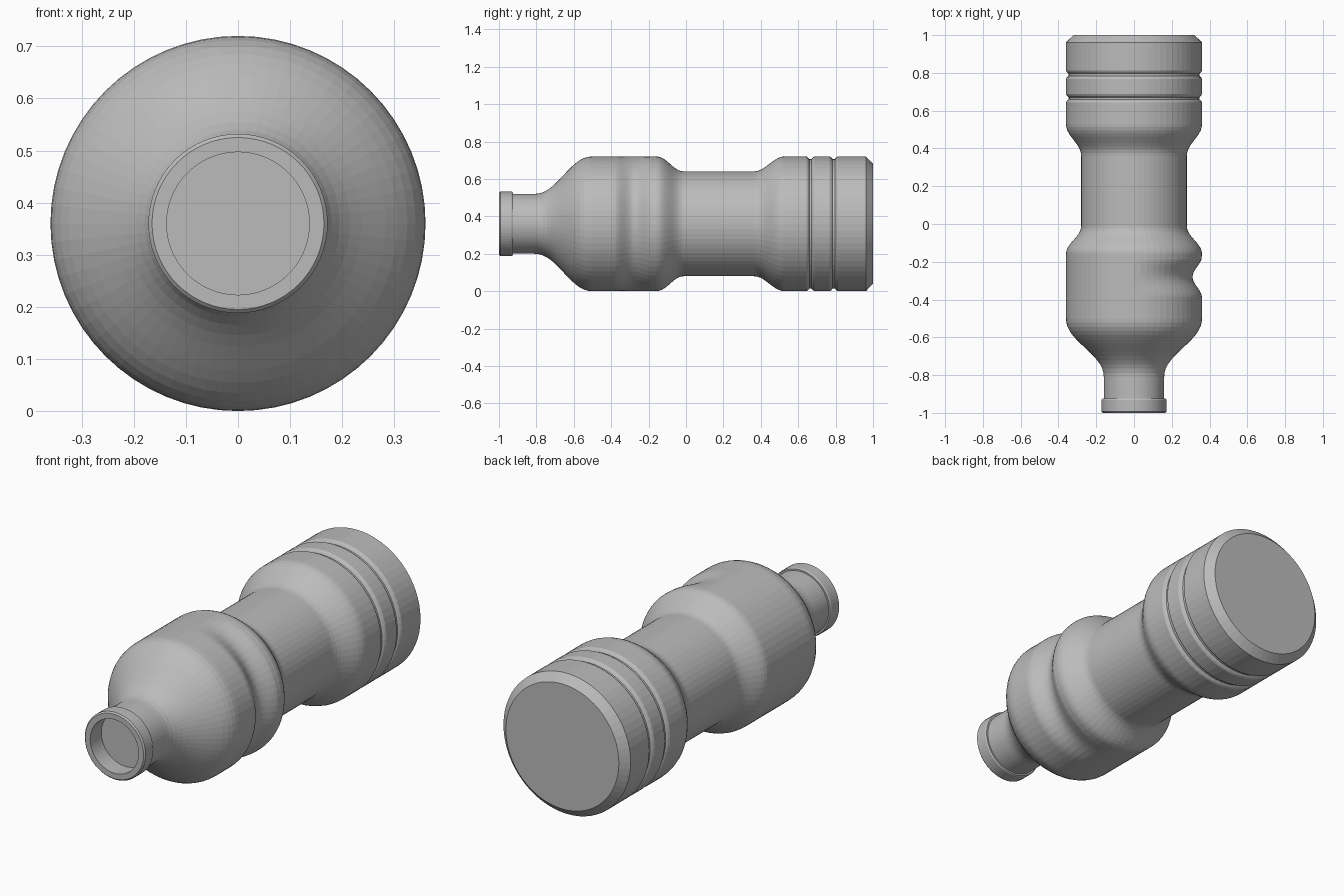
import bpy, bmesh, math

if "Cube" in bpy.data.objects:
    bpy.data.objects.remove(bpy.data.objects["Cube"])

SEGMENTS = 64
RADIUS = 0.36

grey = bpy.data.materials.new("plain grey")
grey.diffuse_color = (0.5, 0.5, 0.5, 1)
grey.use_nodes = True
grey.node_tree.nodes["Principled BSDF"].inputs["Base Color"].default_value = grey.diffuse_color


def ease(y0, r0, y1, r1, steps=10):
    """S-shaped blend between two radii along the bottle."""
    pts = []
    for i in range(steps + 1):
        t = i / steps
        s = 0.55 * (t * t * (3 - 2 * t)) + 0.45 * (t ** 3 * (t * (6 * t - 15) + 10))
        pts.append((y0 + (y1 - y0) * t, r0 + (r1 - r0) * s))
    return pts


def ring_groove(y):
    """Narrow decorative groove with rounded shoulders."""
    return [(y - 0.022, RADIUS), (y - 0.013, 0.355), (y - 0.006, 0.346),
            (y + 0.006, 0.346), (y + 0.013, 0.355), (y + 0.022, RADIUS)]


# Profile of (position along y, radius): recess floor, lip, neck, body, waist, base
profile = [(-0.91, 0.137), (-1.0, 0.137), (-1.0, 0.165), (-0.993, 0.172),
           (-0.932, 0.172), (-0.925, 0.168), (-0.925, 0.16)]
profile += ease(-0.81, 0.16, -0.50, RADIUS, 14)
profile += [(-0.40 + 0.0125 * i, RADIUS) for i in range(18)]
profile += ease(-0.16, RADIUS, -0.01, 0.28, 10)
profile += ease(0.36, 0.28, 0.53, RADIUS, 10)
profile += ring_groove(0.665) + ring_groove(0.79)
profile += [(0.962, RADIUS), (1.0, 0.32)]


def finger_dent(y, angle):
    """Dent on the +x side, fading out toward top and bottom."""
    d = abs(y + 0.28) / 0.11
    if d >= 1:
        return 0
    return 0.05 * max(0, math.cos(angle)) * (0.5 + 0.5 * math.cos(math.pi * d))


bm = bmesh.new()
rings = []
for y, r in profile:
    ring = []
    for k in range(SEGMENTS):
        a = 2 * math.pi * k / SEGMENTS
        rr = r - finger_dent(y, a)
        ring.append(bm.verts.new((rr * math.cos(a), y, RADIUS + rr * math.sin(a))))
    rings.append(ring)

# Skin between rings, then the recess floor and base
for a, b in zip(rings, rings[1:]):
    for k in range(SEGMENTS):
        n = (k + 1) % SEGMENTS
        bm.faces.new((a[k], a[n], b[n], b[k]))
bm.faces.new(rings[0])
bm.faces.new(rings[-1])
bmesh.ops.recalc_face_normals(bm, faces=bm.faces[:])

mesh = bpy.data.meshes.new("bottle")
bm.to_mesh(mesh)
bm.free()
mesh.materials.append(grey)
bottle = bpy.data.objects.new("bottle", mesh)
bpy.context.collection.objects.link(bottle)
